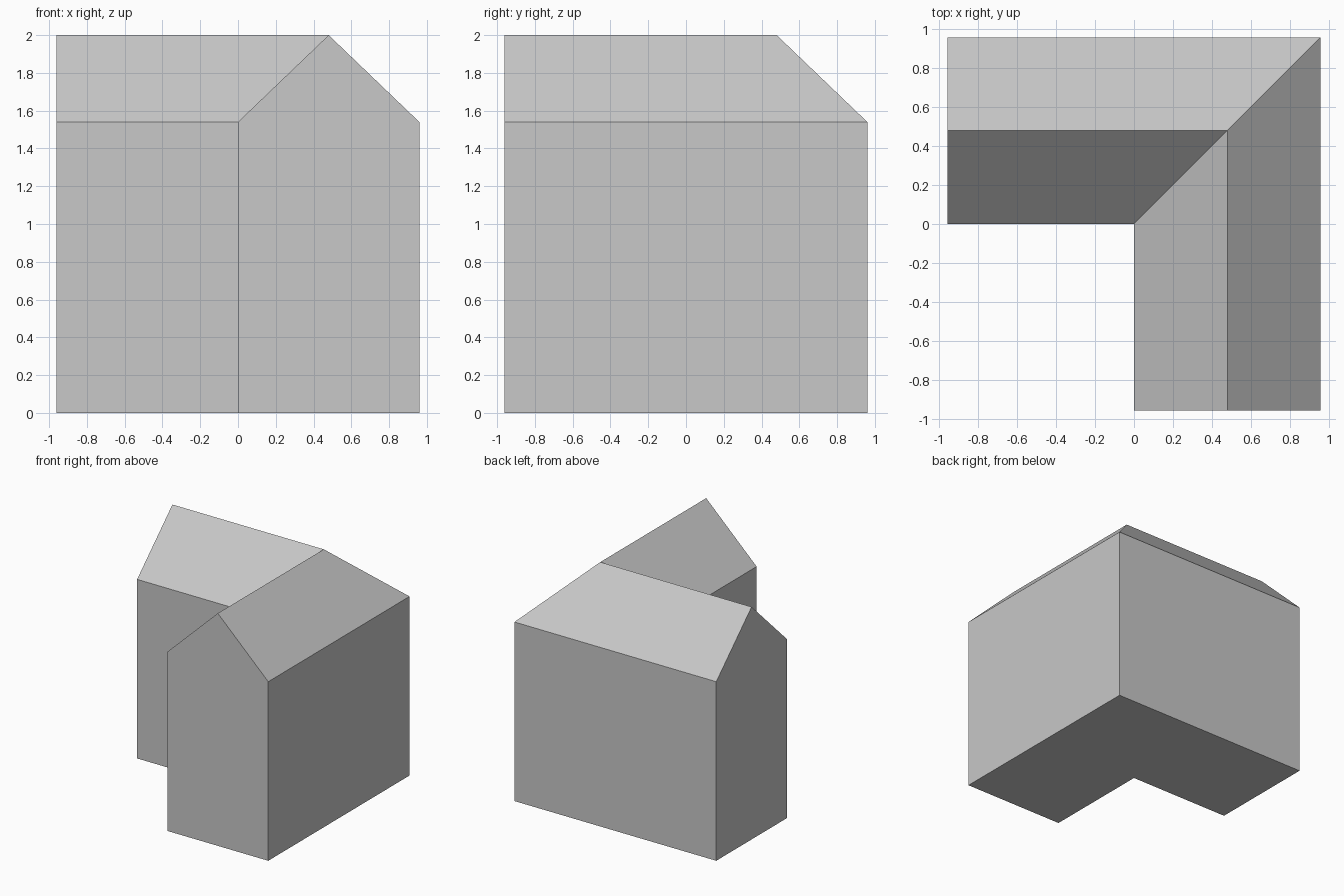
import bpy
import bmesh

cube = bpy.data.objects.get("Cube")
if cube:
    bpy.data.objects.remove(cube, do_unlink=True)

HALF = 0.96      # half the footprint, also the width of each wing
EAVE = 1.54
RIDGE = 2.0

# One plain grey for walls and roof
grey = bpy.data.materials.new("light_grey")
grey.use_nodes = True
colour = (0.58, 0.58, 0.58, 1)
grey.diffuse_color = colour
grey.node_tree.nodes["Principled BSDF"].inputs["Base Color"].default_value = colour

# Gabled cross-section: distance from the inner wall, height
profile = [(0, 0), (HALF, 0), (HALF, EAVE), (HALF / 2, RIDGE), (0, EAVE)]

# Stations of the L: front gable, mitred corner, side gable
stations = [
    lambda t: (t, -HALF),
    lambda t: (t, t),
    lambda t: (-HALF, t),
]

bm = bmesh.new()
rings = [[bm.verts.new((*place(t), z)) for t, z in profile] for place in stations]

# Walls, roof slopes and floor between neighbouring stations
for a, b in zip(rings, rings[1:]):
    for i in range(len(profile)):
        j = (i + 1) % len(profile)
        bm.faces.new((a[i], a[j], b[j], b[i]))

# Gable ends
bm.faces.new(rings[0])
bm.faces.new(rings[-1])
bmesh.ops.recalc_face_normals(bm, faces=bm.faces)

mesh = bpy.data.meshes.new("l_shaped_house")
bm.to_mesh(mesh)
bm.free()
mesh.materials.append(grey)
house = bpy.data.objects.new("l_shaped_house", mesh)
bpy.context.collection.objects.link(house)
